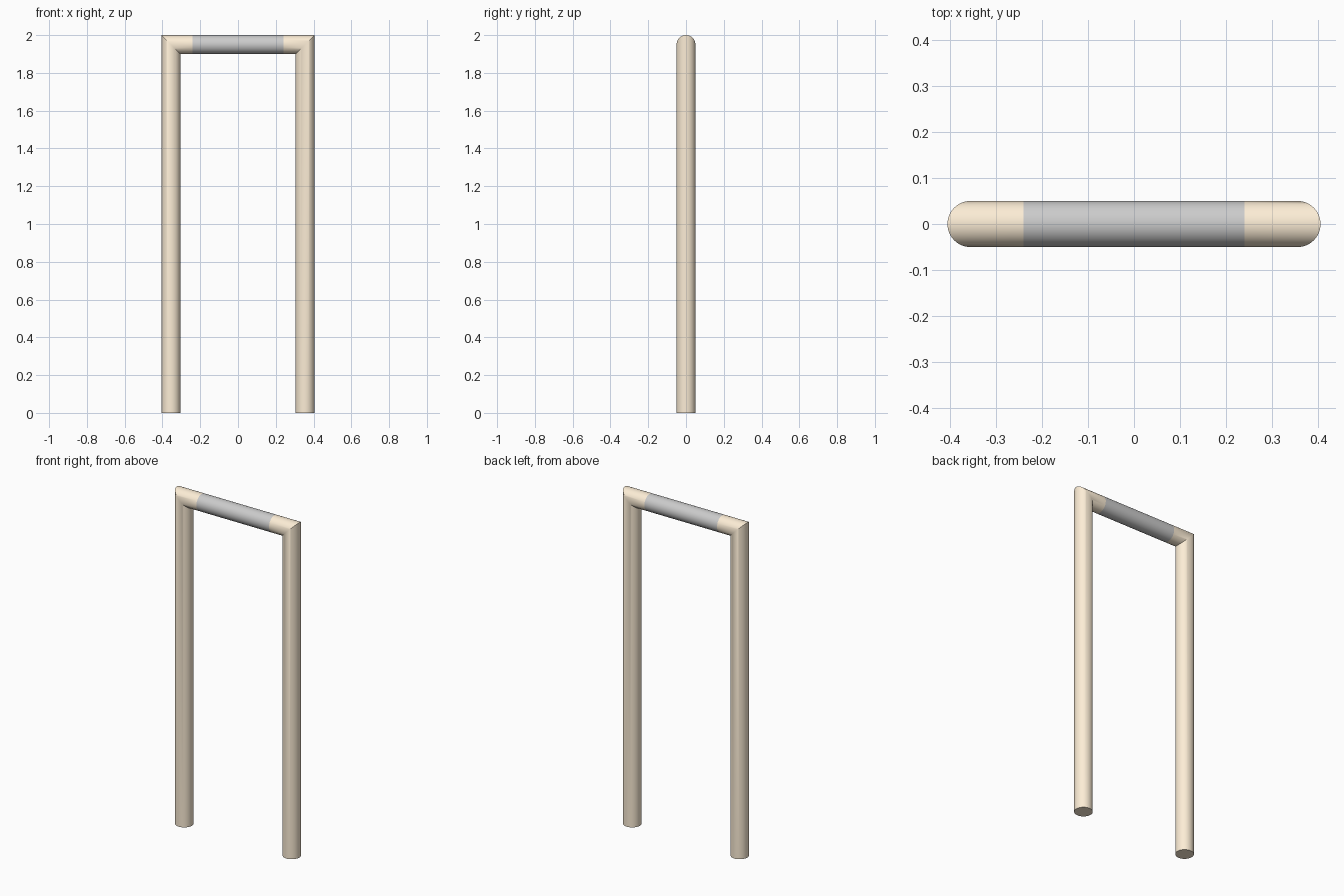
import bpy, bmesh
from math import cos, sin, tau, radians

if "Cube" in bpy.data.objects:
    bpy.data.objects.remove(bpy.data.objects["Cube"])

R, SIDES = 0.05, 48      # tube radius and roundness
LEG_X, BAR_Z = 0.355, 1.95
GRIP_X = 0.24            # half length of the grey sleeve

wood = bpy.data.materials.new("light_wood")
wood.diffuse_color = (0.98, 0.85, 0.67, 1)
wood.use_nodes = True
wood.node_tree.nodes["Principled BSDF"].inputs["Base Color"].default_value = wood.diffuse_color


def tube(name, ring_funcs, cap_first=False, material=None):
    """Skin a tube through rings; each ring function maps (u, v) to a point."""
    bm = bmesh.new()
    circle = [(R * cos(tau * i / SIDES), R * sin(tau * i / SIDES)) for i in range(SIDES)]
    rings = [[bm.verts.new(f(u, v)) for u, v in circle] for f in ring_funcs]
    for a, b in zip(rings, rings[1:]):
        for i in range(SIDES):
            j = (i + 1) % SIDES
            bm.faces.new((a[i], a[j], b[j], b[i]))
    if cap_first:
        bm.faces.new(rings[0])
    bmesh.ops.recalc_face_normals(bm, faces=bm.faces)
    mesh = bpy.data.meshes.new(name)
    bm.to_mesh(mesh)
    bm.free()
    obj = bpy.data.objects.new(name, mesh)
    bpy.context.collection.objects.link(obj)
    if material:
        mesh.materials.append(material)
    bpy.ops.object.select_all(action='DESELECT')
    obj.select_set(True)
    bpy.context.view_layer.objects.active = obj
    bpy.ops.object.shade_smooth_by_angle(angle=radians(30))
    return obj


# Upright legs, each turning through a mitred corner into a short top stub
for side, label in ((-1, "left_leg"), (1, "right_leg")):
    tube(label, [
        lambda u, v, s=side: (s * (LEG_X + u), v, 0),
        lambda u, v, s=side: (s * (LEG_X + u), v, BAR_Z + u),
        lambda u, v, s=side: (s * GRIP_X, v, BAR_Z + u),
    ], cap_first=True, material=wood)

# Grey sleeve in the middle of the crossbar
grip = tube("crossbar_sleeve", [
    lambda u, v: (-GRIP_X, v, BAR_Z + u),
    lambda u, v: (GRIP_X, v, BAR_Z + u),
])
# An open tube has no inside to test against, so make its normals face outward
if grip.data.polygons[0].normal.dot(grip.data.polygons[0].center - grip.data.polygons[SIDES // 2].center) < 0:
    grip.data.flip_normals()
